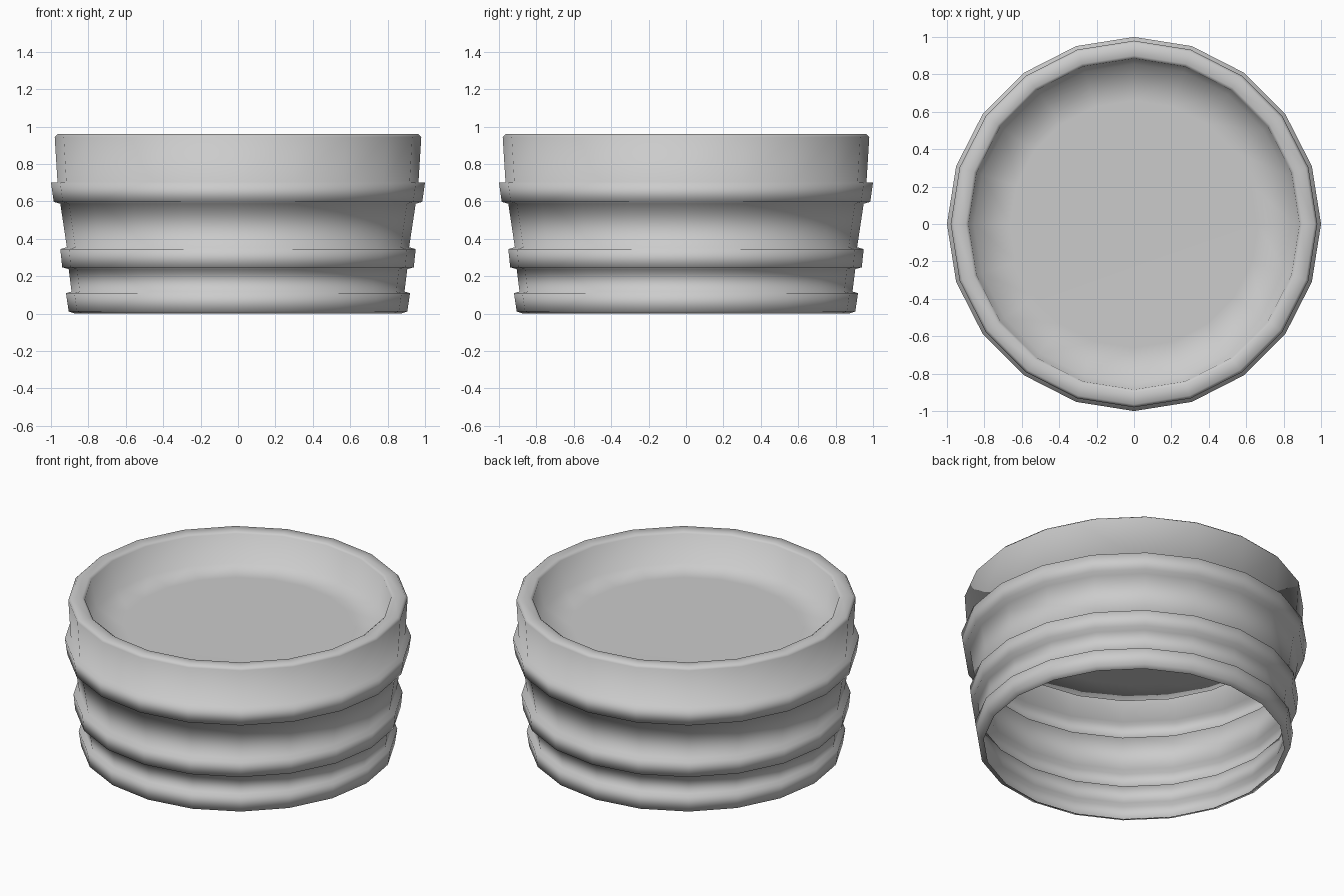
import bpy, bmesh, math

if "Cube" in bpy.data.objects:
    bpy.data.objects.remove(bpy.data.objects["Cube"])

SIDES = 20

# Profile (radius, height): open bottom lip, ribbed wall, rim, recessed top panel
PROFILE = [
    (0.87, 0.0), (0.905, 0.012), (0.92, 0.11),      # bottom band
    (0.89, 0.118), (0.905, 0.238),                  # lower groove
    (0.94, 0.248), (0.95, 0.345),                   # middle band
    (0.915, 0.355), (0.95, 0.588),                  # upper groove
    (0.985, 0.598), (1.0, 0.70),                    # top band
    (0.965, 0.702), (0.98, 0.945),                  # upper wall
    (0.965, 0.96), (0.90, 0.96), (0.885, 0.95),     # rim
    (0.855, 0.777), (0.66, 0.775),                  # recess wall and floor border
]


def lathe(name, profile, sides):
    bm = bmesh.new()
    rings = []
    for r, z in profile:
        rings.append([bm.verts.new((r * math.cos(2 * math.pi * i / sides),
                                    r * math.sin(2 * math.pi * i / sides), z))
                      for i in range(sides)])
    for a, b in zip(rings, rings[1:]):
        for i in range(sides):
            j = (i + 1) % sides
            bm.faces.new((a[i], a[j], b[j], b[i]))
    bm.faces.new(rings[-1])  # recessed panel
    for f in bm.faces:
        f.smooth = True
    mesh = bpy.data.meshes.new(name)
    bm.to_mesh(mesh)
    bm.free()
    obj = bpy.data.objects.new(name, mesh)
    bpy.context.collection.objects.link(obj)
    return obj


# Single-sheet hollow cap
lathe("ribbed_cap", PROFILE, SIDES)
